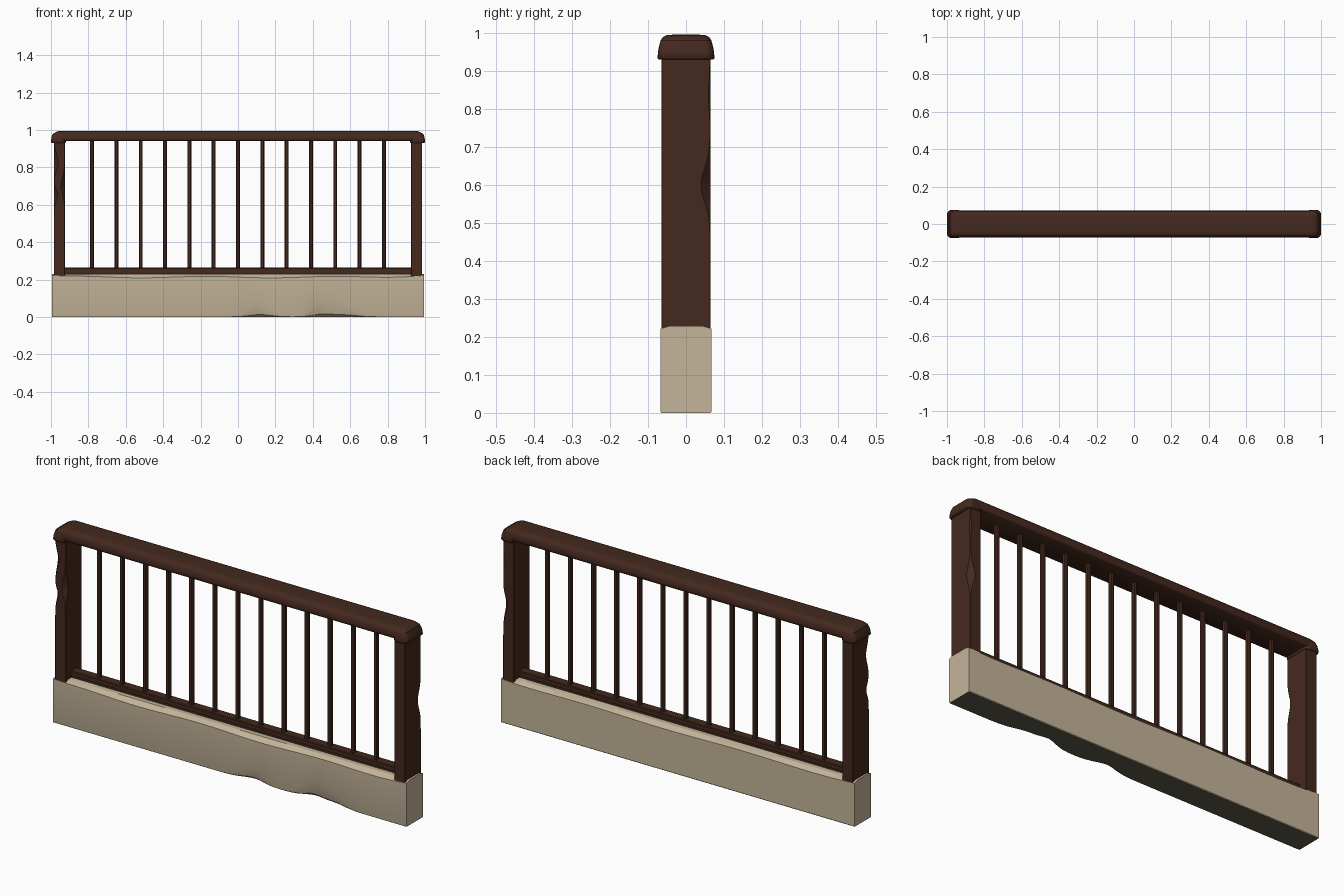
import bpy, bmesh, math

cube = bpy.data.objects.get("Cube")
if cube:
    bpy.data.objects.remove(cube, do_unlink=True)


def material(name, rgb):
    m = bpy.data.materials.new(name)
    m.use_nodes = True
    m.diffuse_color = (*rgb, 1)
    bsdf = m.node_tree.nodes["Principled BSDF"]
    bsdf.inputs["Base Color"].default_value = (*rgb, 1)
    bsdf.inputs["Roughness"].default_value = 0.8
    return m


WOOD = material("dark brown wood", (0.058, 0.022, 0.013))
STONE = material("beige stone", (0.55, 0.46, 0.32))
SOIL = material("dark stone underside", (0.11, 0.095, 0.065))


def loft(name, rings, mat, angle=35):
    """Skin a list of equal rings, cap both ends."""
    bm = bmesh.new()
    loops = [[bm.verts.new(p) for p in ring] for ring in rings]
    n = len(loops[0])
    for a, b in zip(loops, loops[1:]):
        for i in range(n):
            j = (i + 1) % n
            bm.faces.new((a[i], a[j], b[j], b[i]))
    bm.faces.new(loops[0])
    bm.faces.new(loops[-1])
    bmesh.ops.recalc_face_normals(bm, faces=bm.faces)
    mesh = bpy.data.meshes.new(name)
    bm.to_mesh(mesh)
    bm.free()
    mesh.materials.append(mat)
    ob = bpy.data.objects.new(name, mesh)
    bpy.context.collection.objects.link(ob)
    bpy.ops.object.select_all(action="DESELECT")
    ob.select_set(True)
    bpy.context.view_layer.objects.active = ob
    bpy.ops.object.shade_smooth_by_angle(angle=math.radians(angle))
    return ob


def rounded_ring(cx, hx, hy, z, r, steps=5):
    ring = []
    for q, (sx, sy) in enumerate([(1, 1), (-1, 1), (-1, -1), (1, -1)]):
        for k in range(steps + 1):
            a = (q + k / steps) * math.pi / 2
            ring.append((cx + sx * (hx - r) + r * math.cos(a),
                         sy * (hy - r) + r * math.sin(a), z))
    return ring


def bumps(t, chips):
    """Sum of bell-shaped dents given as (position, depth, width)."""
    return sum(d * math.exp(-((t - p) / w) ** 2) for p, d, w in chips)


# Stone base: cross-sections along x, chipped along the lower front edge
W = 0.067
base = []
for i in range(81):
    u = -1 + i / 40
    x = u * 0.995
    chip = 0.002 + bumps(x, [(0.12, 0.03, 0.08), (0.45, 0.036, 0.07), (0.57, 0.026, 0.09)])
    inner = 1 - u ** 8
    front = 0.004 + inner * (0.009 + 0.004 * math.sin(x * 9))
    back = 0.004 + inner * (0.006 + 0.003 * math.sin(x * 7 + 1))
    base.append([(x, y, z) for y, z in (
        (-W + chip, 0), (-W + chip * 0.5, chip * 0.4), (-W, chip * 2.2),
        (-W, 0.226 - front), (-W + 0.025, 0.229), (W - 0.025, 0.229),
        (W, 0.226 - back), (W, 0.003), (W - 0.003, 0))])
stone = loft("stone_base", base, STONE, 25)

# Dark underside of the base
stone.data.materials.append(SOIL)
for face in stone.data.polygons:
    if face.normal.z < -0.9:
        face.material_index = 1


# End posts: cross-sections along z, with worn corners
def post(name, cx, wear):
    hx, hy, rings = 0.03, 0.065, []
    for i in range(37):
        z = 0.22 + 0.73 * i / 36
        ring = []
        for sx, sy in ((1, 1), (-1, 1), (-1, -1), (1, -1)):
            c = min(0.028, 0.002 + bumps(z, wear.get((sx, sy), [])))
            pair = [(cx + sx * hx, sy * (hy - c), z), (cx + sx * (hx - c), sy * hy, z)]
            ring += pair if sx == sy else pair[::-1]
        rings.append(ring)
    loft(name, rings, WOOD, 25)


post("right_post", -0.955, {(-1, -1): [(0.65, 0.02, 0.04), (0.83, 0.022, 0.06)],
                            (1, -1): [(0.7, 0.02, 0.06)]})
post("left_post", 0.955, {(1, 1): [(0.6, 0.024, 0.06), (0.84, 0.004, 0.05)]})

# Rounded handrail
levels = [(0.99, 0.067, 0.942), (0.997, 0.071, 0.947), (0.995, 0.0705, 0.96),
          (0.99, 0.069, 0.972), (0.983, 0.066, 0.982), (0.972, 0.059, 0.99),
          (0.958, 0.05, 0.994), (0.94, 0.036, 0.995)]
loft("handrail", [rounded_ring(0, hx, hy, z, 0.024) for hx, hy, z in levels], WOOD, 60)

# Drooping lips under both handrail ends
lip = [(0.036, 0.072, 0.93), (0.04, 0.075, 0.934), (0.039, 0.0735, 0.95),
       (0.036, 0.071, 0.965), (0.03, 0.066, 0.98)]
for side, sx in (("right", -1), ("left", 1)):
    loft(f"{side}_handrail_end",
         [rounded_ring(sx * 0.96, hx, hy, z, 0.024) for hx, hy, z in lip], WOOD, 60)

# Bottom rail resting on the base, with a recessed foot
loft("bottom_rail", [rounded_ring(0, 0.93, hy, z, 0.003, 1)
                     for hy, z in ((0.018, 0.222), (0.018, 0.24), (0.024, 0.241),
                                   (0.024, 0.26), (0.021, 0.264))], WOOD)

# Thin balusters
for i in range(13):
    x = (i - 6) * 0.13
    rings = [rounded_ring(x, 0.0105, 0.0105, z, 0.0045, 1) for z in (0.255, 0.95)]
    loft(f"baluster_{i + 1}", rings, WOOD)
